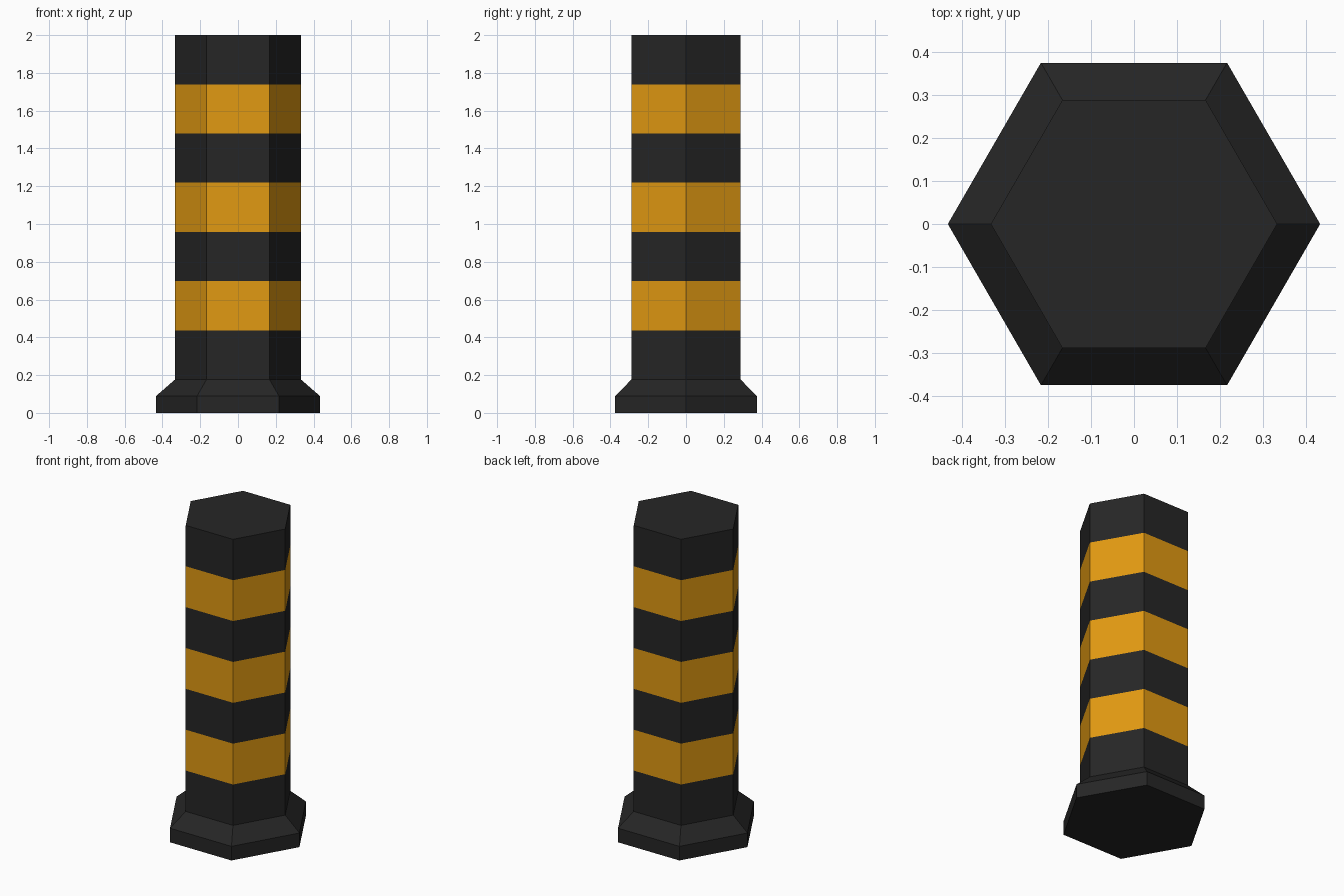
import bpy
import bmesh
from math import cos, sin, pi

cube = bpy.data.objects.get("Cube")
if cube:
    bpy.data.objects.remove(cube, do_unlink=True)


def make_material(name, color):
    mat = bpy.data.materials.new(name)
    mat.use_nodes = True
    mat.diffuse_color = color
    mat.node_tree.nodes["Principled BSDF"].inputs["Base Color"].default_value = color
    return mat


black = make_material("black rubber", (0.019, 0.019, 0.019, 1))
amber = make_material("amber stripe", (0.75, 0.32, 0.006, 1))

SIDES = 6
FOOT_RADIUS, SHAFT_RADIUS = 0.433, 0.333
SHAFT_BOTTOM, HEIGHT, BANDS = 0.177, 2.0, 7
BAND_HEIGHT = (HEIGHT - SHAFT_BOTTOM) / BANDS

# Profile: vertical foot, sloped collar, then evenly spaced shaft bands
profile = [(FOOT_RADIUS, 0), (FOOT_RADIUS, 0.09)]
profile += [(SHAFT_RADIUS, SHAFT_BOTTOM + i * BAND_HEIGHT) for i in range(BANDS + 1)]

# Sweep the profile into a closed hexagonal post
bm = bmesh.new()
rings = [[bm.verts.new((r * cos(2 * pi * k / SIDES), r * sin(2 * pi * k / SIDES), z))
          for k in range(SIDES)] for r, z in profile]
bm.faces.new(rings[0][::-1])
bm.faces.new(rings[-1])
for level, (low, high) in enumerate(zip(rings, rings[1:])):
    band = level - 2
    for k in range(SIDES):
        n = (k + 1) % SIDES
        face = bm.faces.new((low[k], low[n], high[n], high[k]))
        # Every second shaft band is a stripe
        face.material_index = 1 if band > 0 and band % 2 else 0

mesh = bpy.data.meshes.new("striped_bollard")
bm.to_mesh(mesh)
bm.free()
mesh.materials.append(black)
mesh.materials.append(amber)
bollard = bpy.data.objects.new("striped_bollard", mesh)
bpy.context.collection.objects.link(bollard)
